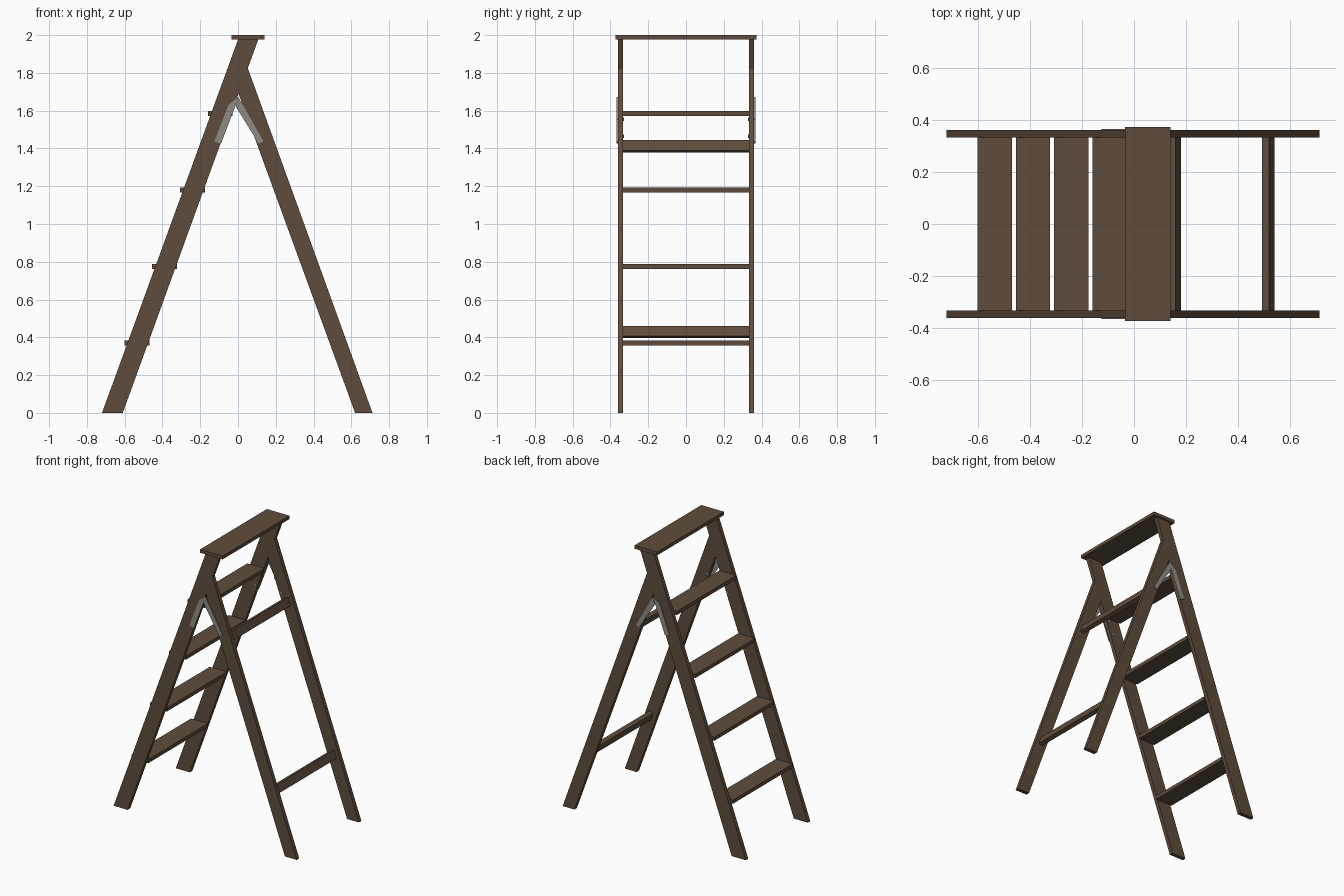
import bpy, bmesh
from math import atan2
from mathutils import Matrix, Vector

cube = bpy.data.objects.get("Cube")
if cube:
    bpy.data.objects.remove(cube, do_unlink=True)


def material(name, rgb):
    m = bpy.data.materials.new(name)
    m.use_nodes = True
    m.diffuse_color = (*rgb, 1)
    m.node_tree.nodes["Principled BSDF"].inputs["Base Color"].default_value = (*rgb, 1)
    return m


wood = material("brown wood", (0.113, 0.073, 0.046))
metal = material("grey metal", (0.27, 0.26, 0.23))


def finish(name, bm, mat):
    bmesh.ops.recalc_face_normals(bm, faces=bm.faces[:])
    me = bpy.data.meshes.new(name)
    bm.to_mesh(me)
    bm.free()
    me.materials.append(mat)
    ob = bpy.data.objects.new(name, me)
    bpy.context.collection.objects.link(ob)
    return ob


def plank(name, outline, y0, y1, mat):
    """Side outline in x and z, extruded from y0 to y1."""
    bm = bmesh.new()
    face = bm.faces.new([bm.verts.new((x, y0, z)) for x, z in outline])
    ext = bmesh.ops.extrude_face_region(bm, geom=[face])["geom"]
    verts = [v for v in ext if isinstance(v, bmesh.types.BMVert)]
    bmesh.ops.translate(bm, vec=(0, y1 - y0, 0), verts=verts)
    return finish(name, bm, mat)


def board(name, centre, size, tilt=0):
    bm = bmesh.new()
    bmesh.ops.create_cube(bm, size=1, matrix=Matrix.Translation(centre)
                          @ Matrix.Rotation(tilt, 4, 'Y') @ Matrix.Diagonal((*size, 1)))
    return finish(name, bm, wood)


def bolt(name, x, y, z, depth):
    bm = bmesh.new()
    bmesh.ops.create_cone(bm, cap_ends=True, segments=8, radius1=0.009, radius2=0.009,
                          depth=depth, matrix=Matrix.Translation((x, y, z))
                          @ Matrix.Rotation(1.5708, 4, 'X'))
    return finish(name, bm, metal)


INNER, OUTER = 0.333, 0.361

# Side frames with their folding braces
step_rail = [(-0.72, 0), (-0.61, 0), (0.107, 1.976), (0, 1.976)]
rear_leg = [(0.62, 0), (0.712, 0), (0.052, 1.825), (0.003, 1.69)]
brace_a = [(-0.125, 1.437), (-0.09, 1.425), (-0.008, 1.64), (0.002, 1.672), (-0.05, 1.632)]
brace_b = [(0.002, 1.672), (-0.012, 1.622), (0.11, 1.425), (0.135, 1.437)]
for side, s in (("front", -1), ("back", 1)):
    plank(side + "_step_rail", step_rail, s * INNER, s * OUTER, wood)
    plank(side + "_rear_leg", rear_leg, s * INNER, s * OUTER, wood)
    plank(side + "_brace_step_arm", brace_a, s * OUTER, s * 0.365, metal)
    plank(side + "_brace_rear_arm", brace_b, s * OUTER, s * 0.367, metal)
    for i, (x, z) in enumerate([(-0.095, 1.465), (-0.06, 1.555), (0.11, 1.465), (0.06, 1.555)]):
        bolt(f"{side}_bolt_{i + 1}", x, s * 0.346, z, 0.038)

# Treads
for i in range(4):
    board(f"tread_{i + 1}", (-0.535 + 0.147 * i, 0, 0.37 + 0.405 * i),
          (0.132, 2 * INNER, 0.026))

# Crossbars between the rear legs, leaning with them
lean = -atan2(0.365, 1)
for name, x, z in (("lower_crossbar", 0.515, 0.428), ("upper_crossbar", 0.156, 1.412)):
    board(name, (x, 0, z), (0.03, 2 * INNER, 0.058), lean)

# Top board
board("top_board", (0.053, 0, 1.988), (0.176, 0.746, 0.024))
